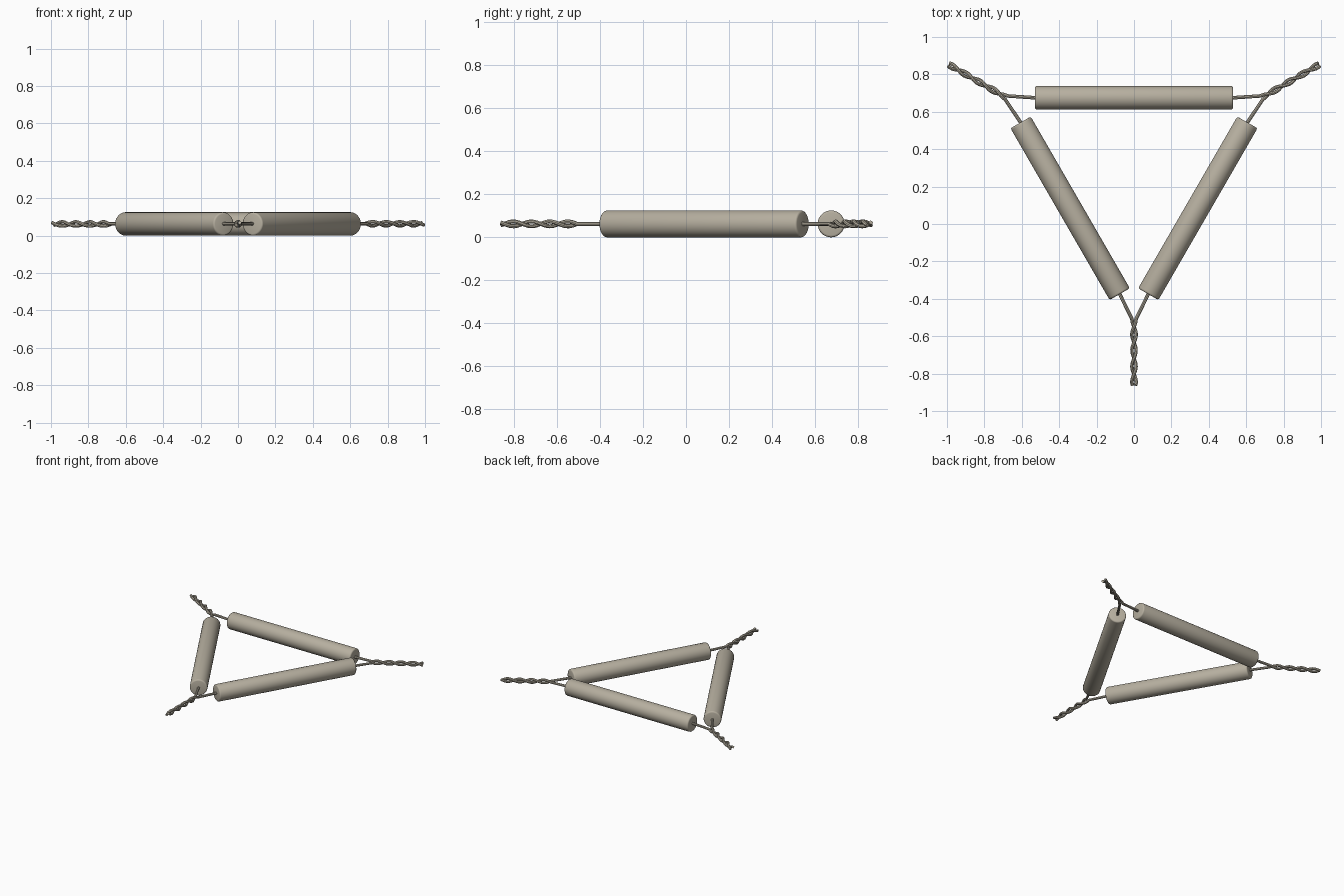
import bpy, bmesh, math
from mathutils import Vector

if "Cube" in bpy.data.objects:
    bpy.data.objects.remove(bpy.data.objects["Cube"])

CY, CZ = 0.281, 0.0625          # centre of the triangle
APO = 0.394                     # centre to side
TIP, VERT = 1.143, 0.788        # centre to tail end / corner
R_TUBE, HALF = 0.0625, 0.53
R_WIRE, OFF, TURNS = 0.0095, 0.0112, 2.1

clay = bpy.data.materials.new("warm grey clay")
clay.diffuse_color = (0.47, 0.43, 0.35, 1)
clay.use_nodes = True
clay.node_tree.nodes["Principled BSDF"].inputs["Base Color"].default_value = clay.diffuse_color


def place(ob, i):
    ob.location = (0, CY, CZ)
    ob.rotation_euler = (0, 0, i * math.tau / 3)
    ob.data.materials.append(clay)
    bpy.ops.object.select_all(action='DESELECT')
    ob.select_set(True)
    bpy.context.view_layer.objects.active = ob


def tail(alpha, sign):
    """One strand of the two-strand twist, from corner to tip."""
    d = Vector((math.cos(alpha), math.sin(alpha), 0))
    n = Vector((-d.y, d.x, 0))
    pts, steps = [], 28
    for k in range(steps + 1):
        t = k / steps
        ph = t * TURNS * math.tau
        off = n * math.cos(ph) + Vector((0, 0, 1)) * math.sin(ph)
        pts.append(d * (VERT + (TIP - VERT) * t) + off * OFF * sign)
    return pts


def tube(i):
    # lathe profile with softly rounded rims, turned about x
    b = 0.01
    half = [(HALF, 0), (HALF, R_TUBE - b)]
    half += [(HALF - b + b * math.cos(a), R_TUBE - b + b * math.sin(a))
             for a in (math.pi / 6, math.pi / 3, math.pi / 2)]
    prof = half + [(-x, r) for x, r in reversed(half)]
    bm = bmesh.new()
    vs = [bm.verts.new((x, 0, r)) for x, r in prof]
    es = [bm.edges.new(p) for p in zip(vs, vs[1:])]
    bmesh.ops.spin(bm, geom=vs + es, cent=(0, 0, 0), axis=(1, 0, 0),
                   angle=math.tau, steps=40)
    bmesh.ops.remove_doubles(bm, verts=bm.verts, dist=1e-5)
    bmesh.ops.translate(bm, verts=bm.verts, vec=(0, APO, 0))
    bmesh.ops.recalc_face_normals(bm, faces=bm.faces)
    me = bpy.data.meshes.new("clay_tube")
    bm.to_mesh(me)
    bm.free()
    ob = bpy.data.objects.new("clay_tube_%d" % (i + 1), me)
    bpy.context.collection.objects.link(ob)
    place(ob, i)
    bpy.ops.object.shade_smooth_by_angle(angle=math.radians(40))


def wire(i):
    # tail strand, straight run through the tube, tail strand
    pts = tail(math.radians(150), -1)[::-1]
    pts += [Vector((-HALF, APO, 0)), Vector((HALF, APO, 0))]
    pts += tail(math.radians(30), 1)
    cu = bpy.data.curves.new("wire", 'CURVE')
    cu.dimensions = '3D'
    cu.bevel_depth = R_WIRE
    cu.bevel_resolution = 2
    cu.use_fill_caps = True
    sp = cu.splines.new('POLY')
    sp.points.add(len(pts) - 1)
    for p, v in zip(sp.points, pts):
        p.co = (*v, 1)
    ob = bpy.data.objects.new("twisted_wire_%d" % (i + 1), cu)
    bpy.context.collection.objects.link(ob)
    place(ob, i)
    bpy.ops.object.convert(target='MESH')
    bpy.ops.object.shade_smooth_by_angle(angle=math.radians(40))


for i in range(3):
    tube(i)
    wire(i)
